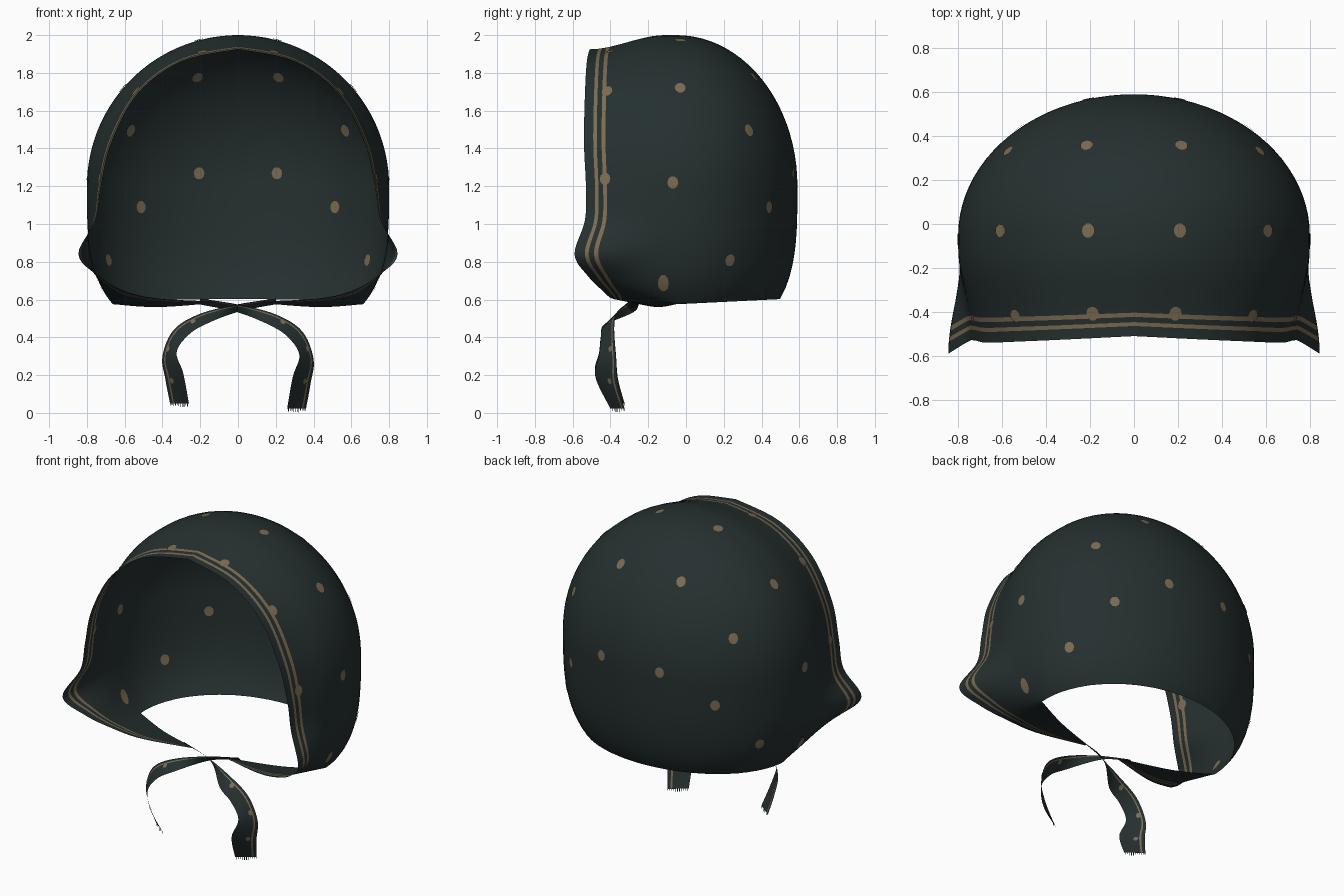
import bpy, bmesh, math, random
from mathutils import Vector
from mathutils.bvhtree import BVHTree

if "Cube" in bpy.data.objects:
    bpy.data.objects.remove(bpy.data.objects["Cube"])

random.seed(4)


def material(name, rgb):
    m = bpy.data.materials.new(name)
    m.diffuse_color = (*rgb, 1)
    m.use_nodes = True
    m.node_tree.nodes["Principled BSDF"].inputs["Base Color"].default_value = m.diffuse_color
    return m


DARK = material("dark green cloth", (0.019, 0.029, 0.029))
TAN = material("tan print", (0.2, 0.148, 0.085))


def spline(pts, t):
    """Catmull-Rom point at parameter t (one unit per control point)."""
    i = min(int(t), len(pts) - 2)
    u = t - i
    p = [Vector(pts[max(0, min(len(pts) - 1, i + k))]) for k in (-1, 0, 1, 2)]
    return 0.5 * (2 * p[1] + (p[2] - p[0]) * u
                  + (2 * p[0] - 5 * p[1] + 4 * p[2] - p[3]) * u * u
                  + (3 * p[1] - p[0] - 3 * p[2] + p[3]) * u ** 3)


def grid(bm, rows, tan_rows=()):
    vs = [[bm.verts.new(p) for p in r] for r in rows]
    for i in range(len(rows) - 1):
        for j in range(len(rows[0]) - 1):
            f = bm.faces.new((vs[i][j], vs[i][j + 1], vs[i + 1][j + 1], vs[i + 1][j]))
            f.material_index = int(i in tan_rows)


def finish(bm, name):
    bmesh.ops.remove_doubles(bm, verts=bm.verts, dist=0.0008)
    bmesh.ops.recalc_face_normals(bm, faces=bm.faces)
    me = bpy.data.meshes.new(name)
    tree = BVHTree.FromBMesh(bm)
    bm.to_mesh(me)
    bm.free()
    me.materials.append(DARK)
    me.materials.append(TAN)
    me.shade_smooth()
    bpy.context.collection.objects.link(bpy.data.objects.new(name, me))
    return tree


# Face edge of the hood, from the crown down to the chin tip (right half)
RIM = [(0, -.51, 1.925), (.3, -.525, 1.86), (.53, -.535, 1.69), (.67, -.54, 1.43),
       (.725, -.53, 1.2), (.755, -.535, 1.02), (.845, -.59, .84), (.74, -.52, .725),
       (.6, -.44, .645), (.42, -.39, .605), (.12, -.30, .59)]
# Matching angles around the middle section, then the inner edge of the chin flap
ANGLE = [(0, 0), (24.3, 0), (46.5, 0), (69.5, 0), (90, 0), (104.2, 0), (114, 0), (124.8, 0), (133.3, 0)]
FLAP = [(.663, -.05, .5756), (.43, -.15, .56), (.14, -.27, .58)]


def skull(theta, phi):
    """Rounded head form: theta about the y axis from the top, phi towards the back."""
    th, ph = math.radians(theta), math.radians(phi)
    d = (math.sin(th) * math.cos(ph), math.sin(ph), math.cos(th) * math.cos(ph))
    n = 2 if d[2] > 0 else 3.2
    r = (math.hypot(d[0], d[1]) ** n + abs(d[2]) ** n) ** (-1 / n)
    return Vector((.8 * d[0] * r, -.05 + .64 * d[1] * r, 1.2 + .8 * d[2] * r))


def front_point(t, f):
    a = spline(RIM, t)
    b = skull(spline(ANGLE, t)[0], 0) if t <= 8 else spline(FLAP, t - 8)
    s = min(1, f * 1.15)
    s = s * s * (3 - 2 * s)
    k = max(0, min(1, t - 7))
    e = s * (1 - k) + f * k
    return Vector((a.x + (b.x - a.x) * e, a.y + (b.y - a.y) * f, a.z + (b.z - a.z) * e))


# Hood: back bowl trimmed at the neck, then the front with its two edge stripes
bm = bmesh.new()
ts = [i / 6 for i in range(61)]
thetas = [spline(ANGLE, t)[0] for t in ts if t <= 8]
thetas += [133.3 + 46.7 * i / 10 for i in range(1, 11)]
fracs = [0, .05, .1, .138, .19, .232, .32, .42, .52, .62, .72, .81, .9, 1]
for sx in (1, -1):
    flip = Vector((sx, 1, 1))
    grid(bm, [[skull(th, 90 * i / 22) * flip for th in thetas] for i in range(23)])
bmesh.ops.bisect_plane(bm, geom=bm.verts[:] + bm.edges[:] + bm.faces[:], dist=1e-4,
                       plane_co=(0, -.05, .575), plane_no=(0, -.05, 1), clear_inner=True)
for sx in (1, -1):
    flip = Vector((sx, 1, 1))
    grid(bm, [[front_point(t, f) * flip for t in ts] for f in fracs], (2, 4))
hood = finish(bm, "hood")

# Ties: paired edge points from the chin tip down to the fringed end
TIE = [((.2, -.28, .605), (.2, -.25, .575)), ((0, -.32, .575), (0, -.28, .535)),
       ((-.2, -.37, .525), (-.17, -.43, .47)), ((-.34, -.38, .44), (-.265, -.45, .41)),
       ((-.4, -.37, .3), (-.325, -.46, .32)), ((-.385, -.36, .18), (-.29, -.48, .21)),
       ((-.36, -.325, .05), (-.26, -.4, .05))]
ACROSS = [0, .14, .22, .4, .6, .8, 1]
ties = []
for name, sx, drop in (("left_tie", 1, 0), ("right_tie", -1, .03)):
    def place(p, drop=drop, sx=sx):
        return Vector((p.x * sx, p.y, p.z - drop * (1 - p.z / .6)))
    bm = bmesh.new()
    rows = []
    for a in ACROSS:
        rows.append([place(spline([p for p, q in TIE], i / 6).lerp(
            spline([q for p, q in TIE], i / 6), a)) for i in range(37)])
    grid(bm, rows, (1,))
    ties.append(finish(bm, name))

    # Fringe of short threads along the cut end
    bm = bmesh.new()
    a, b = (place(Vector(p)) for p in TIE[-1])
    for i in range(11):
        p = a.lerp(b, i / 11)
        q = a.lerp(b, (i + .35) / 11)
        low = Vector((0, 0, -random.uniform(.008, .021)))
        grid(bm, [[p, q], [p + low, q + low]])
    finish(bm, name + "_fringe")


# Dots: thin plates laid on both faces of the cloth
def dot(bm, tree, near, radius, stretch=1.15):
    c, n, _, _ = tree.find_nearest(Vector(near))
    up = Vector((0, 0, 1)) if abs(n.z) < .9 else Vector((0, 1, 0))
    u = up.cross(n).normalized()
    v = n.cross(u)
    for side in (1, -1):
        ring = []
        for r in (1, .5):
            for k in range(10):
                w = 2 * math.pi * k / 10
                p = c + (u * math.cos(w) + v * math.sin(w) * stretch) * radius * r
                q, m, _, _ = tree.find_nearest(p)
                ring.append(bm.verts.new(q + m * .0045 * side))
        mid = bm.verts.new(c + n * .0045 * side)
        for k in range(10):
            j = (k + 1) % 10
            for f in ((ring[k], ring[j], ring[10 + j], ring[10 + k]),
                      (ring[10 + k], ring[10 + j], mid)):
                face = bm.faces.new(f if side > 0 else f[::-1])
                face.material_index = 1


def finish_dots(bm, name):
    me = bpy.data.meshes.new(name)
    bm.to_mesh(me)
    bm.free()
    me.materials.append(DARK)
    me.materials.append(TAN)
    me.shade_smooth()
    bpy.context.collection.objects.link(bpy.data.objects.new(name, me))


DOTS = [(.22, .37, 1.79), (.21, .58, 1.27), (.58, .34, 1.5), (.51, .43, 1.09),
        (.62, -.03, 1.73), (.21, -.03, 1.98), (.8, -.07, 1.22), (.73, -.12, .69),
        (.19, -.41, 1.92), (.55, -.42, 1.71), (.74, -.43, 1.24), (.72, .25, .8)]
bm = bmesh.new()
for x, y, z in DOTS:
    for sx in (1, -1):
        long = 1.7 if z < .7 else 1.15
        dot(bm, hood, (x * sx, y, z), .029, long)
finish_dots(bm, "hood_dots")

bm = bmesh.new()
for tree, sx in zip(ties, (1, -1)):
    for p in ((-.37, -.4, .34), (-.35, -.4, .17), (-.24, -.41, .49)):
        dot(bm, tree, (p[0] * sx, p[1], p[2]), .014)
finish_dots(bm, "tie_dots")
